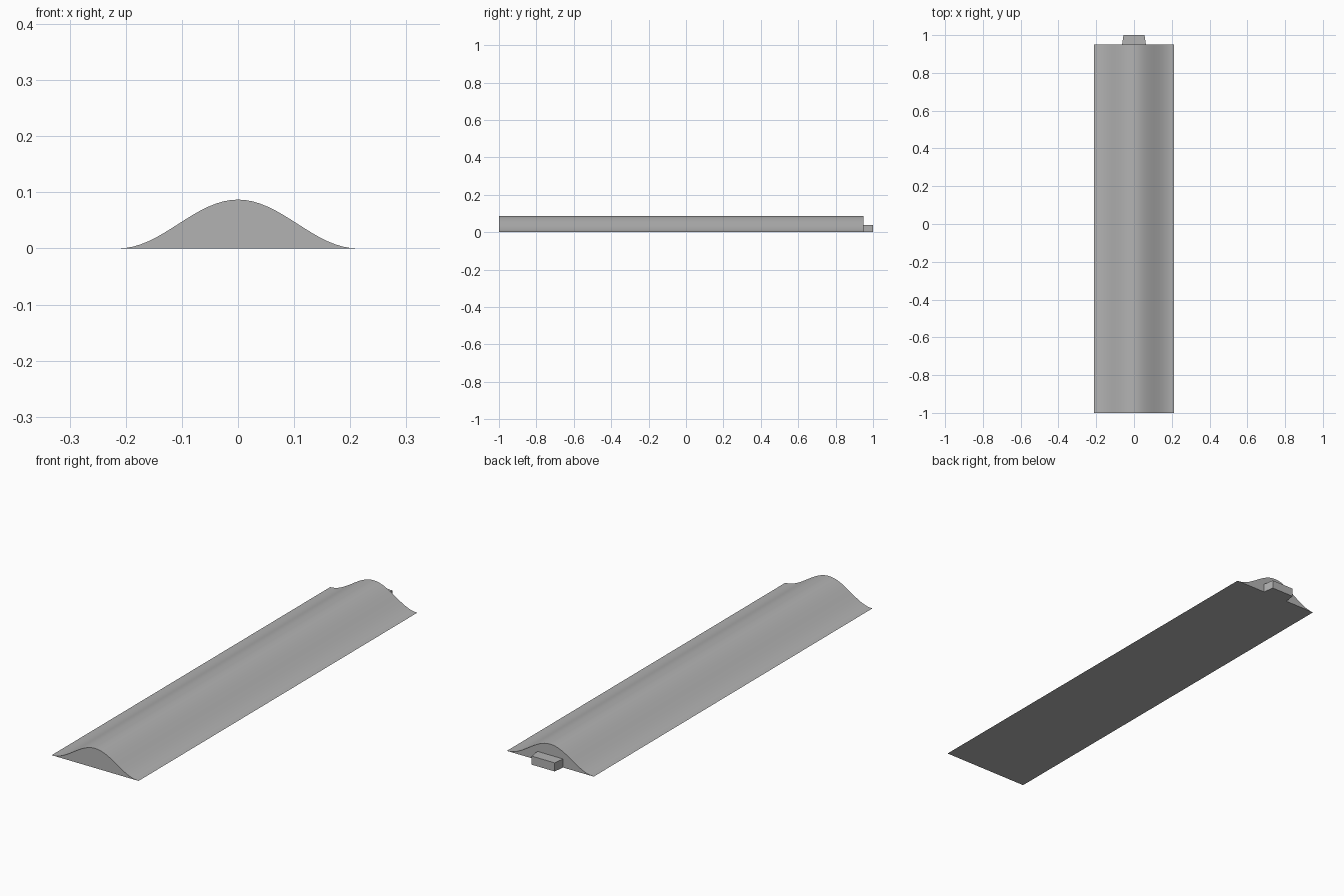
import bpy, bmesh, math

cube = bpy.data.objects.get("Cube")
if cube:
    bpy.data.objects.remove(cube, do_unlink=True)

HALF_WIDTH, HEIGHT = 0.213, 0.087
FRONT, SHOULDER, BACK = -1.0, 0.95, 1.0
STEPS = 32

# Single grey material
grey = bpy.data.materials.new("mid_grey")
grey.use_nodes = True
colour = (0.45, 0.45, 0.45, 1)
grey.diffuse_color = colour
grey.node_tree.nodes["Principled BSDF"].inputs["Base Color"].default_value = colour


def extruded(name, outline, direction):
    """Solid made by extruding a closed outline along a direction."""
    bm = bmesh.new()
    face = bm.faces.new([bm.verts.new(p) for p in outline])
    result = bmesh.ops.extrude_face_region(bm, geom=[face], use_keep_orig=True)
    moved = [g for g in result["geom"] if isinstance(g, bmesh.types.BMVert)]
    bmesh.ops.translate(bm, verts=moved, vec=direction)
    bmesh.ops.recalc_face_normals(bm, faces=bm.faces)
    mesh = bpy.data.meshes.new(name)
    bm.to_mesh(mesh)
    bm.free()
    mesh.materials.append(grey)
    obj = bpy.data.objects.new(name, mesh)
    bpy.context.collection.objects.link(obj)
    return obj


# Long body with a bell-shaped (raised cosine) section and a flat base
section = []
for i in range(STEPS + 1):
    t = 2 * i / STEPS - 1
    section.append((HALF_WIDTH * t, FRONT, HEIGHT * (1 + math.cos(math.pi * t)) / 2))
body = extruded("ridge_body", section, (0, SHOULDER - FRONT, 0))

bpy.ops.object.select_all(action="DESELECT")
body.select_set(True)
bpy.context.view_layer.objects.active = body
bpy.ops.object.shade_smooth_by_angle(angle=math.radians(30))

# Tapered connecting tab on the back end
tab_plan = [(-0.063, SHOULDER, 0), (0.063, SHOULDER, 0),
            (0.056, BACK, 0), (-0.056, BACK, 0)]
extruded("connecting_tab", tab_plan, (0, 0, 0.038))
